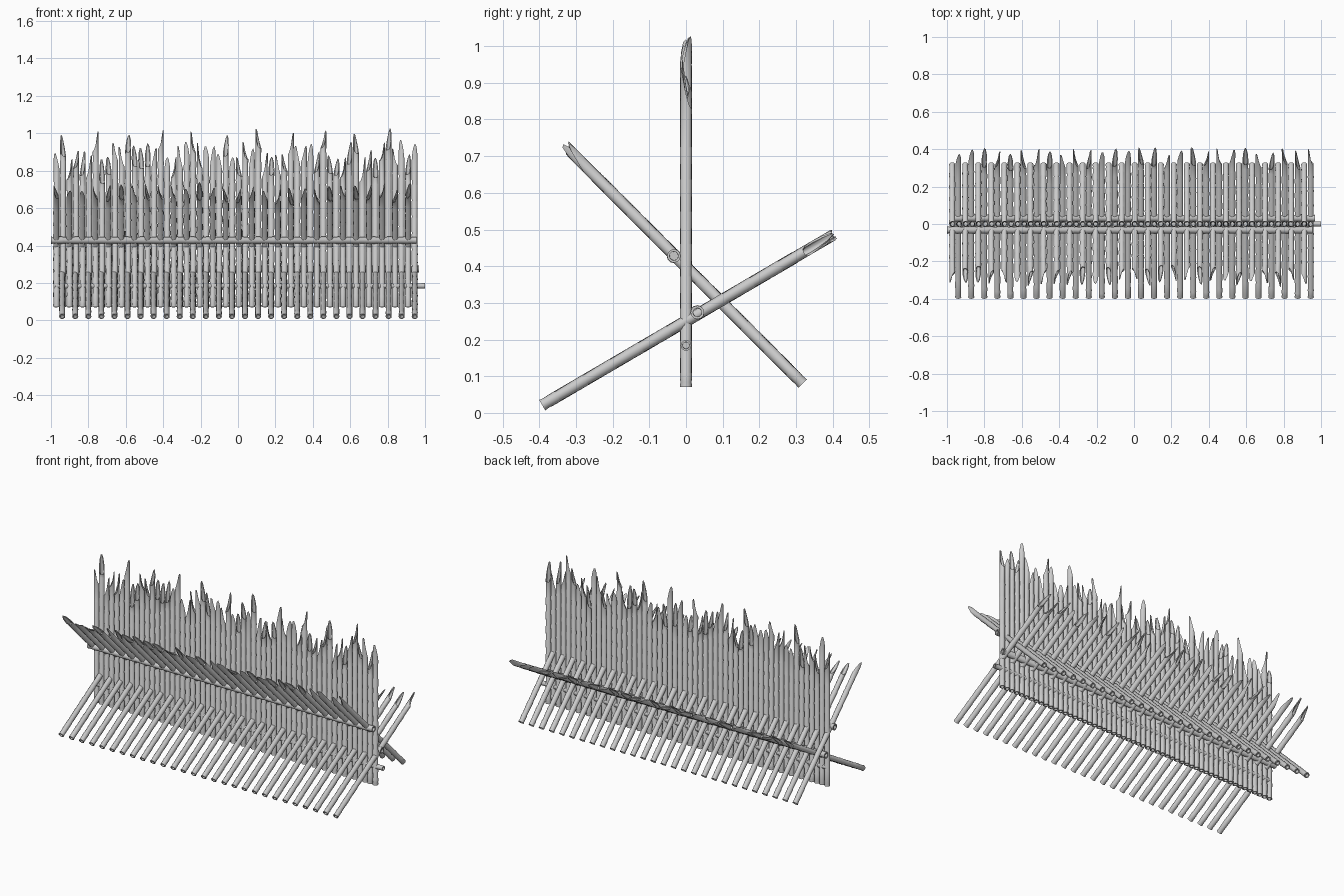
import bpy, bmesh, math, random
from mathutils import Vector

if "Cube" in bpy.data.objects:
    bpy.data.objects.remove(bpy.data.objects["Cube"])

random.seed(7)
SIDES = 12
NODE = 0.088          # spacing of the bamboo joints


def ring(bm, base, u, v, d, r, height):
    """Ring of vertices around an axis; height is a function of the angle."""
    out = []
    for k in range(SIDES):
        a = 2 * math.pi * k / SIDES
        out.append(bm.verts.new(base + d * height(a) + (u * math.cos(a) + v * math.sin(a)) * r))
    return out


def bamboo(bm, start, direction, length, r, tip=0.0, roll=0.0, phase=0.5):
    """Jointed hollow cane, optionally sliced to a spear point of length tip."""
    base, d = Vector(start), Vector(direction).normalized()
    u = Vector((1, 0, 0)) if abs(d.x) < 0.9 else Vector((0, 1, 0))
    v = d.cross(u)
    body = length - tip

    def flat(h):
        return lambda a: h

    def cut(a):
        return body + tip * ((1 + math.cos(a - roll)) / 2) ** 2

    # recessed foot, rim, then gently flared segments between joints
    prof = [(0.63 * r, 0.02), (0.65 * r, 0.0), (r * 1.06, 0.0), (r * 0.97, 0.014)]
    z = NODE * (0.3 + 0.8 * phase)
    while z < body - 0.02:
        prof += [(r * 1.05, z), (r * 0.94, z + 0.003)]
        z += NODE
    rings = [ring(bm, base, u, v, d, rr, flat(h)) for rr, h in prof]
    # sliced top with wall thickness and a recessed floor
    rings.append(ring(bm, base, u, v, d, r, cut))
    rings.append(ring(bm, base, u, v, d, r * 0.65, lambda a: cut(a) - tip * 0.03))
    rings.append(ring(bm, base, u, v, d, r * 0.63, flat(body - 0.02)))
    for lo, hi in zip(rings, rings[1:]):
        for k in range(SIDES):
            n = (k + 1) % SIDES
            bm.faces.new((lo[k], lo[n], hi[n], hi[k]))
    bm.faces.new(rings[0][::-1])
    bm.faces.new(rings[-1])


def finish(bm, name):
    bmesh.ops.recalc_face_normals(bm, faces=bm.faces)
    me = bpy.data.meshes.new(name)
    bm.to_mesh(me)
    bm.free()
    me.shade_smooth()
    me.set_sharp_from_angle(angle=math.radians(40))
    bpy.context.collection.objects.link(bpy.data.objects.new(name, me))


def row(name, count, x0, x1, yz, direction, r, lengths, tips):
    bm = bmesh.new()
    for i in range(count):
        x = x0 + (x1 - x0) * i / (count - 1)
        bamboo(bm, (x, *yz), direction, lengths(i), r, random.uniform(*tips),
               random.uniform(0, 2 * math.pi), abs((i * 0.27) % 2 - 1))
    finish(bm, name)


# upright palisade with uneven heights
row("upright_stakes", 56, -0.970, 0.944, (0, 0.07), (0, 0, 1), 0.0158,
    lambda i: random.uniform(0.92, 0.96) if i % 5 == 1 else random.uniform(0.79, 0.90),
    (0.09, 0.14))

# low stakes leaning toward the back
row("back_leaning_stakes", 28, -0.94, 0.945, (-0.392, 0.021), (0, 0.795, 0.465), 0.0155,
    lambda i: random.uniform(0.88, 0.925), (0.08, 0.11))

# steeper stakes leaning toward the front
row("front_leaning_stakes", 28, -0.972, 0.91, (0.318, 0.08), (0, -1, 1), 0.0155,
    lambda i: random.uniform(0.87, 0.925), (0.08, 0.11))

# horizontal rails tying the rows together
for name, x0, x1, y, z, r in (
        ("front_rail", -1.0, 0.955, -0.033, 0.428, 0.0185),
        ("back_rail", -0.985, 0.968, 0.031, 0.274, 0.0185),
        ("lower_rail", -0.975, 1.0, 0.0, 0.184, 0.0145)):
    bm = bmesh.new()
    bamboo(bm, (x0, y, z), (1, 0, 0), x1 - x0, r)
    finish(bm, name)
